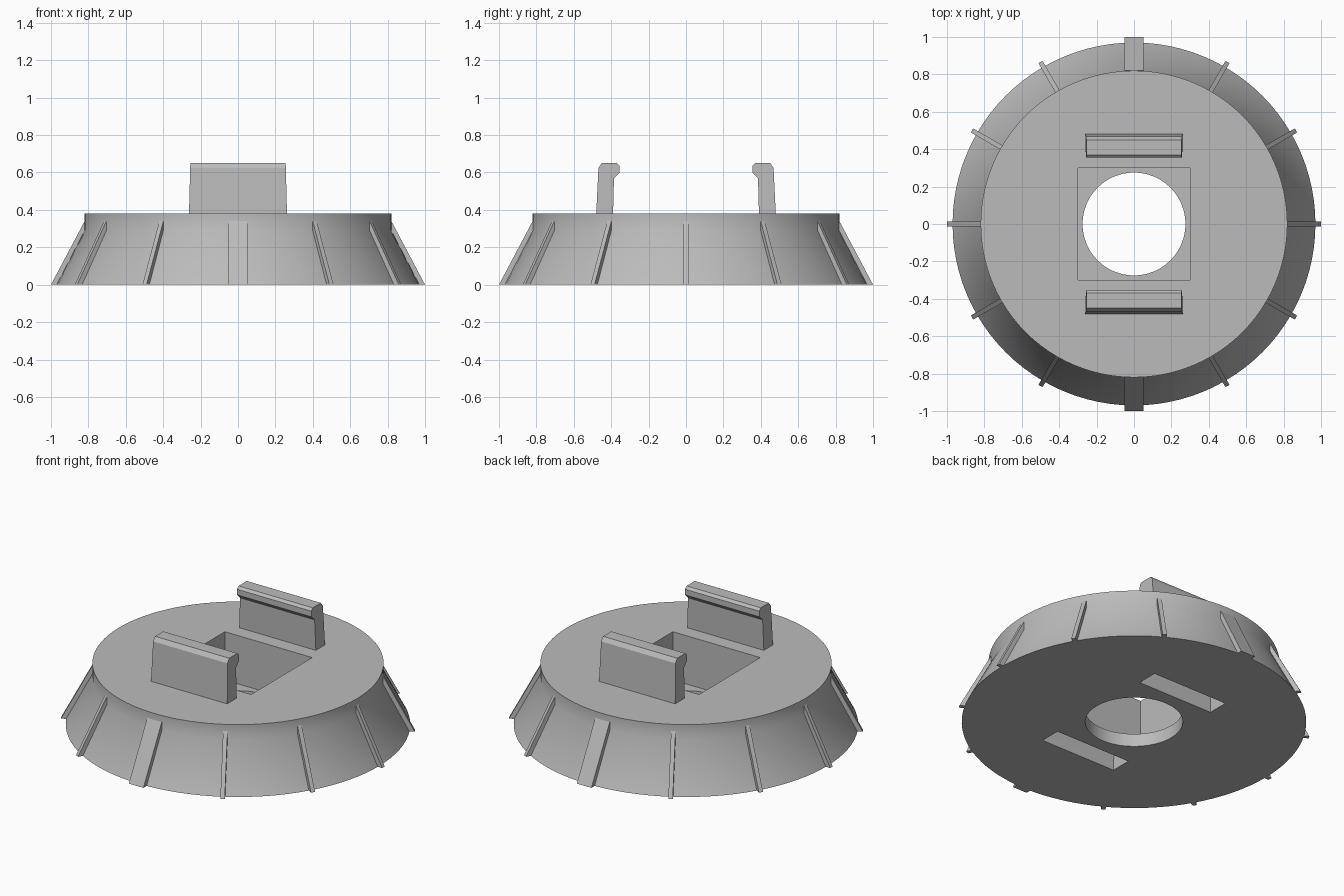
import bpy, bmesh, math
from mathutils import Matrix, Vector

cube = bpy.data.objects.get("Cube")
if cube:
    bpy.data.objects.remove(cube, do_unlink=True)

grey = bpy.data.materials.new("plain_grey")
grey.use_nodes = True
colour = (0.5, 0.5, 0.5, 1)
grey.diffuse_color = colour
grey.node_tree.nodes["Principled BSDF"].inputs["Base Color"].default_value = colour


def make_object(name, bm):
    bmesh.ops.recalc_face_normals(bm, faces=bm.faces)
    mesh = bpy.data.meshes.new(name)
    bm.to_mesh(mesh)
    bm.free()
    mesh.materials.append(grey)
    obj = bpy.data.objects.new(name, mesh)
    bpy.context.collection.objects.link(obj)
    return obj


def prism(name, profile, half_width, degrees, top_half_width=None):
    """Extrude a (radius, height) profile sideways and turn it about z."""
    low = min(z for r, z in profile)
    high = max(z for r, z in profile)
    top = top_half_width or half_width
    bm = bmesh.new()
    sides = []
    for sign in (-1, 1):
        ring = []
        for r, z in profile:
            w = half_width + (top - half_width) * (z - low) / (high - low)
            ring.append(bm.verts.new((r, sign * w, z)))
        bm.faces.new(ring)
        sides.append(ring)
    a, b = sides
    for i in range(len(a)):
        j = (i + 1) % len(a)
        bm.faces.new((a[i], a[j], b[j], b[i]))
    bm.transform(Matrix.Rotation(math.radians(degrees), 4, "Z"))
    return make_object(name, bm)


def lathe(name, profile, steps=96):
    """Spin a closed-ended (radius, height) profile about z."""
    bm = bmesh.new()
    rings = []
    for r, z in profile:
        rings.append([bm.verts.new((r * math.cos(t), r * math.sin(t), z))
                      for t in (math.tau * k / steps for k in range(steps))])
    for a, b in zip(rings, rings[1:]):
        for k in range(steps):
            n = (k + 1) % steps
            bm.faces.new((a[k], a[n], b[n], b[k]))
    bm.faces.new(rings[0])
    bm.faces.new(rings[-1])
    return make_object(name, bm)


def cut(target, cutter):
    cutter.hide_render = True
    mod = target.modifiers.new("cut", "BOOLEAN")
    mod.operation = "DIFFERENCE"
    mod.solver = "EXACT"
    mod.object = cutter
    bpy.context.view_layer.objects.active = target
    bpy.ops.object.modifier_apply(modifier=mod.name)
    bpy.data.objects.remove(cutter, do_unlink=True)


# Flared round base with a short straight neck
base = lathe("base", [(0.97, 0), (0.82, 0.29), (0.82, 0.38)])

# Square recess from above, round hole through its floor
bm = bmesh.new()
bmesh.ops.create_cube(bm, size=0.6, matrix=Matrix.Translation((0, 0, 0.38)))
cut(base, make_object("recess_cutter", bm))
cut(base, lathe("hole_cutter", [(0.275, -0.1), (0.275, 0.2)], 64))

# Blind slots in the underside below each clip
slot = [(0.36, -0.1), (0.49, -0.1), (0.49, 0.05), (0.46, 0.3), (0.36, 0.3)]
for degrees in (90, -90):
    cut(base, prism("slot_cutter", slot, 0.26, degrees))

bpy.ops.object.select_all(action="DESELECT")
base.select_set(True)
bpy.context.view_layer.objects.active = base
bpy.ops.object.shade_smooth_by_angle(angle=math.radians(35))

# Ribs around the flare, wide ones at front and back
rib = [(0.9, 0), (1.0, 0), (0.82, 0.34), (0.8, 0.3)]
for k in range(12):
    half_width = 0.05 if k % 6 == 3 else 0.0125
    prism(f"rib_{k + 1}", rib, half_width, 30 * k)

# Pair of hooked clips facing each other
clip = [(0.39, 0.38), (0.48, 0.38), (0.468, 0.625), (0.45, 0.65),
        (0.37, 0.65), (0.355, 0.635), (0.355, 0.6), (0.385, 0.57)]
for name, degrees in (("back_clip", 90), ("front_clip", -90)):
    prism(name, clip, 0.262, degrees, 0.255)
